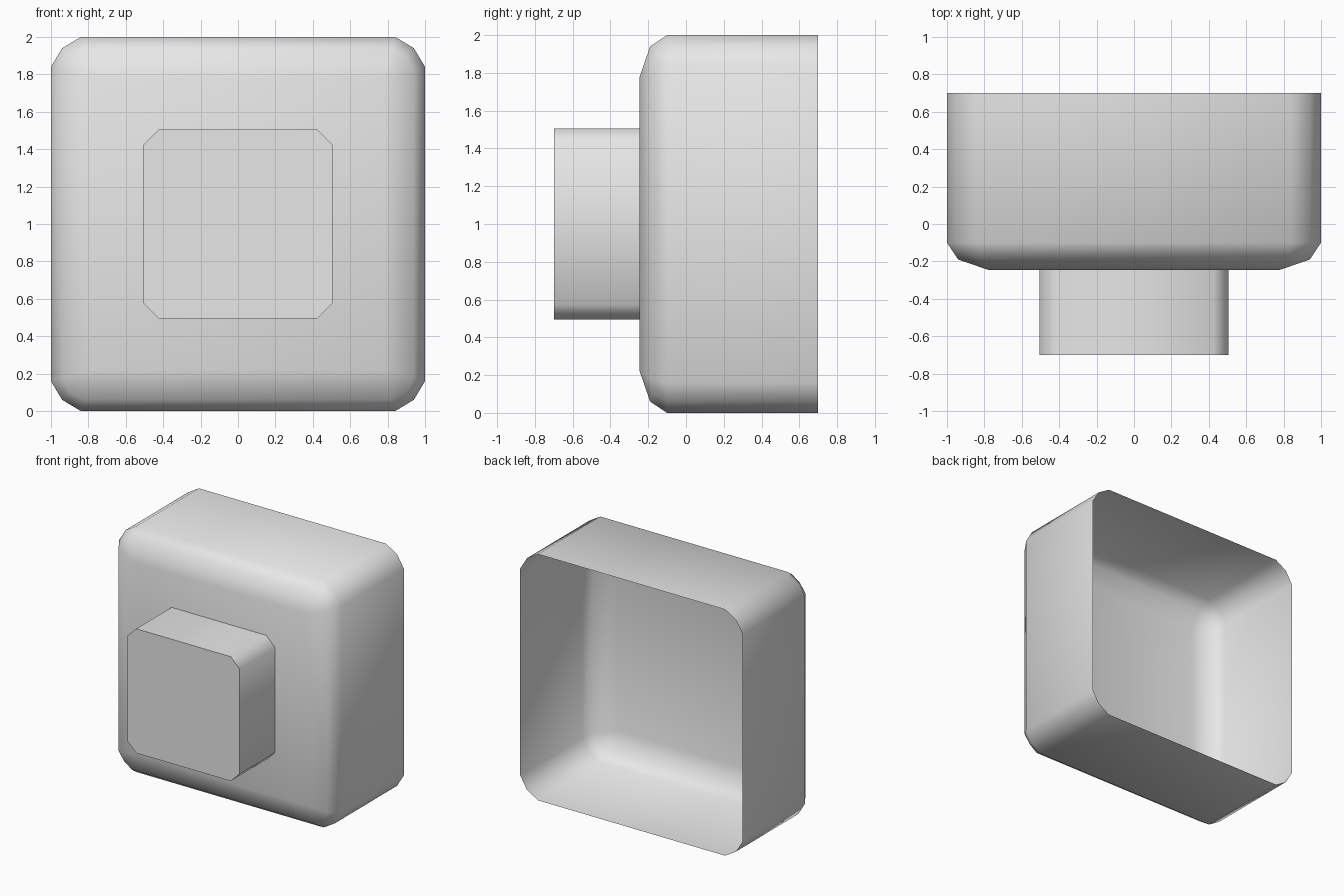
import bpy
import bmesh
import math

cube = bpy.data.objects.get("Cube")
if cube:
    bpy.data.objects.remove(cube, do_unlink=True)

grey = bpy.data.materials.new("light grey")
grey.use_nodes = True
grey.diffuse_color = (0.8, 0.8, 0.8, 1)
grey.node_tree.nodes["Principled BSDF"].inputs["Base Color"].default_value = (0.8, 0.8, 0.8, 1)


def ring(corner):
    """Repeat one corner, given as (x, y, z) points, around the y axis in quarter turns."""
    points = []
    for c, s in ((1, 0), (0, 1), (-1, 0), (0, -1)):
        points += [(x * c - z * s, y, x * s + z * c + 1) for x, y, z in corner]
    return points


def loft(name, corners):
    """Skin rings from back to front and cap the front; the back stays open."""
    bm = bmesh.new()
    rings = [[bm.verts.new(p) for p in ring(corner)] for corner in corners]
    for a, b in zip(rings, rings[1:]):
        n = len(a)
        for i in range(n):
            j = (i + 1) % n
            bm.faces.new((a[i], b[i], b[j], a[j]))
    bm.faces.new(rings[-1])
    # Points that share a place become a single corner
    bmesh.ops.remove_doubles(bm, verts=bm.verts, dist=0.001)
    bmesh.ops.recalc_face_normals(bm, faces=bm.faces)
    bm.normal_update()
    cap = min(bm.faces, key=lambda f: f.calc_center_median().y)
    if cap.normal.y > 0:
        bmesh.ops.reverse_faces(bm, faces=bm.faces)
    mesh = bpy.data.meshes.new(name)
    bm.to_mesh(mesh)
    bm.free()
    mesh.materials.append(grey)
    obj = bpy.data.objects.new(name, mesh)
    bpy.context.collection.objects.link(obj)
    bpy.ops.object.select_all(action="DESELECT")
    obj.select_set(True)
    bpy.context.view_layer.objects.active = obj
    bpy.ops.object.shade_smooth_by_angle(angle=math.radians(60))
    return obj


def outline(y):
    return [(1, y, 0.84), (0.94, y, 0.94), (0.84, y, 1)]


# Hollow housing with rounded front edges
shoulder = [(0.94, -0.19, 0.82), (0.9, -0.175, 0.9), (0.82, -0.19, 0.94)]
loft("housing", [outline(0.7), outline(-0.1), shoulder, [(0.78, -0.245, 0.78)] * 3])


# Button block standing out of the front
def block(y):
    return [(0.505, y, 0.425), (0.425, y, 0.505)]


loft("front_block", [block(-0.245), block(-0.7)])
